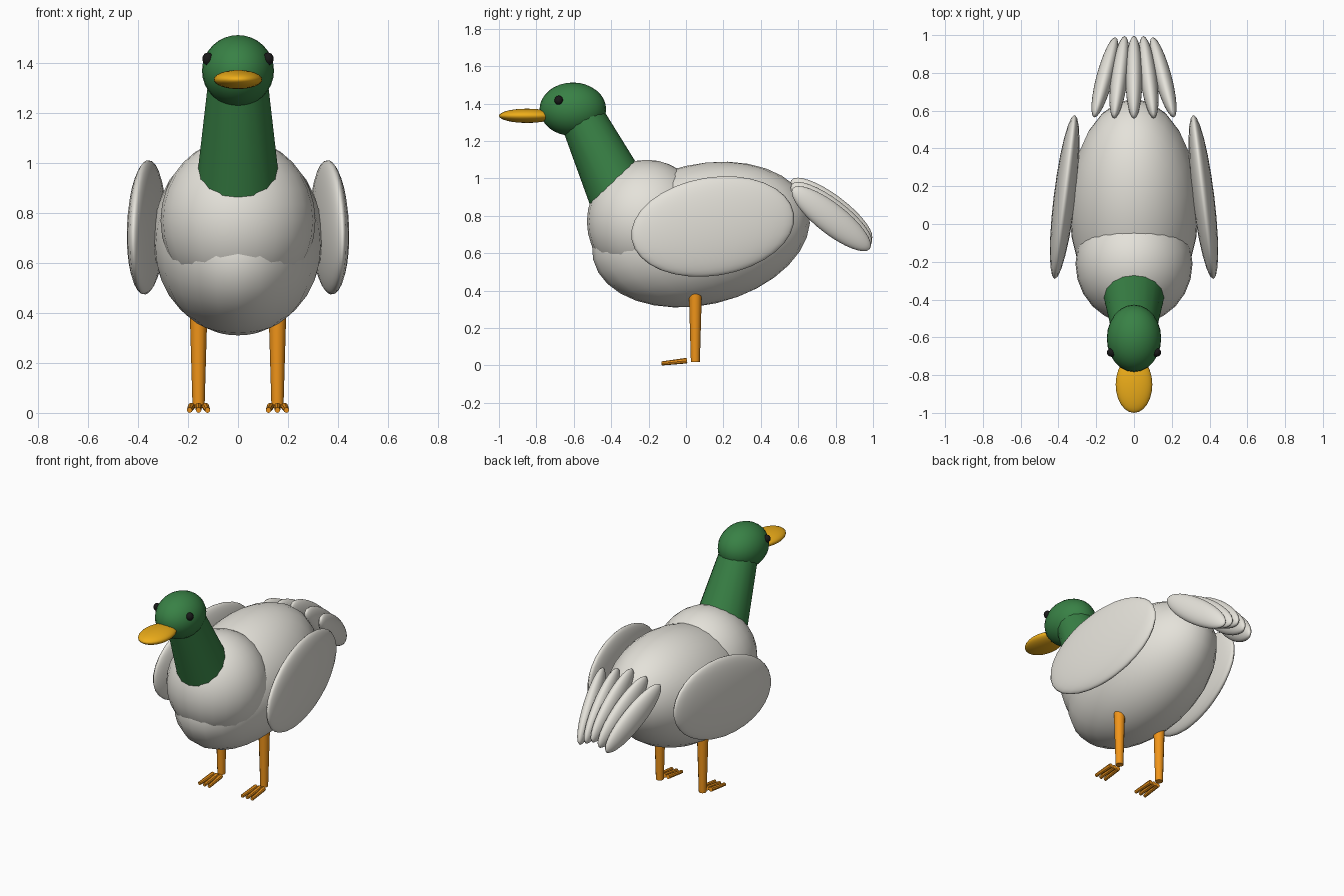
import bpy
from math import radians
from mathutils import Vector

if "Cube" in bpy.data.objects:
    bpy.data.objects.remove(bpy.data.objects["Cube"])


def material(name, rgb):
    m = bpy.data.materials.new(name)
    m.diffuse_color = (*rgb, 1)
    m.use_nodes = True
    m.node_tree.nodes["Principled BSDF"].inputs["Base Color"].default_value = m.diffuse_color
    return m


WHITE = material("off_white", (0.78, 0.76, 0.70))
GREEN = material("green", (0.04, 0.22, 0.06))
ORANGE = material("orange", (0.88, 0.30, 0.01))
YELLOW = material("yellow_orange", (0.85, 0.42, 0.01))
BLACK = material("black", (0.01, 0.01, 0.01))


def finish(name, mat):
    o = bpy.context.object
    o.name = name
    o.data.materials.append(mat)
    bpy.ops.object.shade_smooth_by_angle(angle=radians(40))
    return o


def ellipsoid(name, loc, radii, mat, pitch=0, yaw=0, seg=24, rings=16):
    bpy.ops.mesh.primitive_uv_sphere_add(
        segments=seg, ring_count=rings, radius=1, location=loc,
        rotation=(radians(pitch), 0, radians(yaw)))
    bpy.context.object.scale = radii
    return finish(name, mat)


def taper(name, a, b, ra, rb, mat, sides):
    a, b = Vector(a), Vector(b)
    bpy.ops.mesh.primitive_cone_add(
        vertices=sides, radius1=ra, radius2=rb, depth=(b - a).length,
        location=(a + b) / 2,
        rotation=(b - a).to_track_quat('Z', 'Y').to_euler())
    return finish(name, mat)


# Body and breast
ellipsoid("body", (0, 0.08, 0.70), (0.342, 0.592, 0.376), WHITE, pitch=13)
ellipsoid("breast", (0, -0.21, 0.77), (0.31, 0.32, 0.33), WHITE)

# Neck, head and bill
taper("neck", (0, -0.345, 0.89), (0, -0.58, 1.375), 0.17, 0.114, GREEN, 16)
ellipsoid("head", (0, -0.605, 1.37), (0.144, 0.178, 0.143), GREEN)
ellipsoid("bill", (0, -0.85, 1.335), (0.097, 0.15, 0.038), YELLOW)

# Tail feathers, a fan of five closing toward the tips
for i in range(-2, 3):
    ellipsoid(f"tail_feather_{i + 3}",
              (0.077 * i, 0.777, 0.83 - 0.0225 * abs(i)),
              (0.045, 0.268, 0.082), WHITE, pitch=-37, yaw=7.5 * i)

# Paired parts
for s, side in ((1, "left"), (-1, "right")):
    ellipsoid(f"eye_{side}", (0.12 * s, -0.68, 1.418),
              (0.023, 0.023, 0.025), BLACK, seg=16, rings=10)
    ellipsoid(f"wing_{side}", (0.367 * s, 0.143, 0.743),
              (0.058, 0.443, 0.263), WHITE, pitch=9, yaw=7 * s)
    x = 0.158 * s
    taper(f"leg_{side}", (x, 0.05, 0.02), (x, 0.05, 0.43),
          0.024, 0.036, ORANGE, 12)
    for t in (-1, 0, 1):
        taper(f"toe_{side}_{t + 2}", (x + 0.028 * t, 0.005, 0.026),
              (x + 0.036 * t, -0.13, 0.011), 0.015, 0.011, ORANGE, 8)
